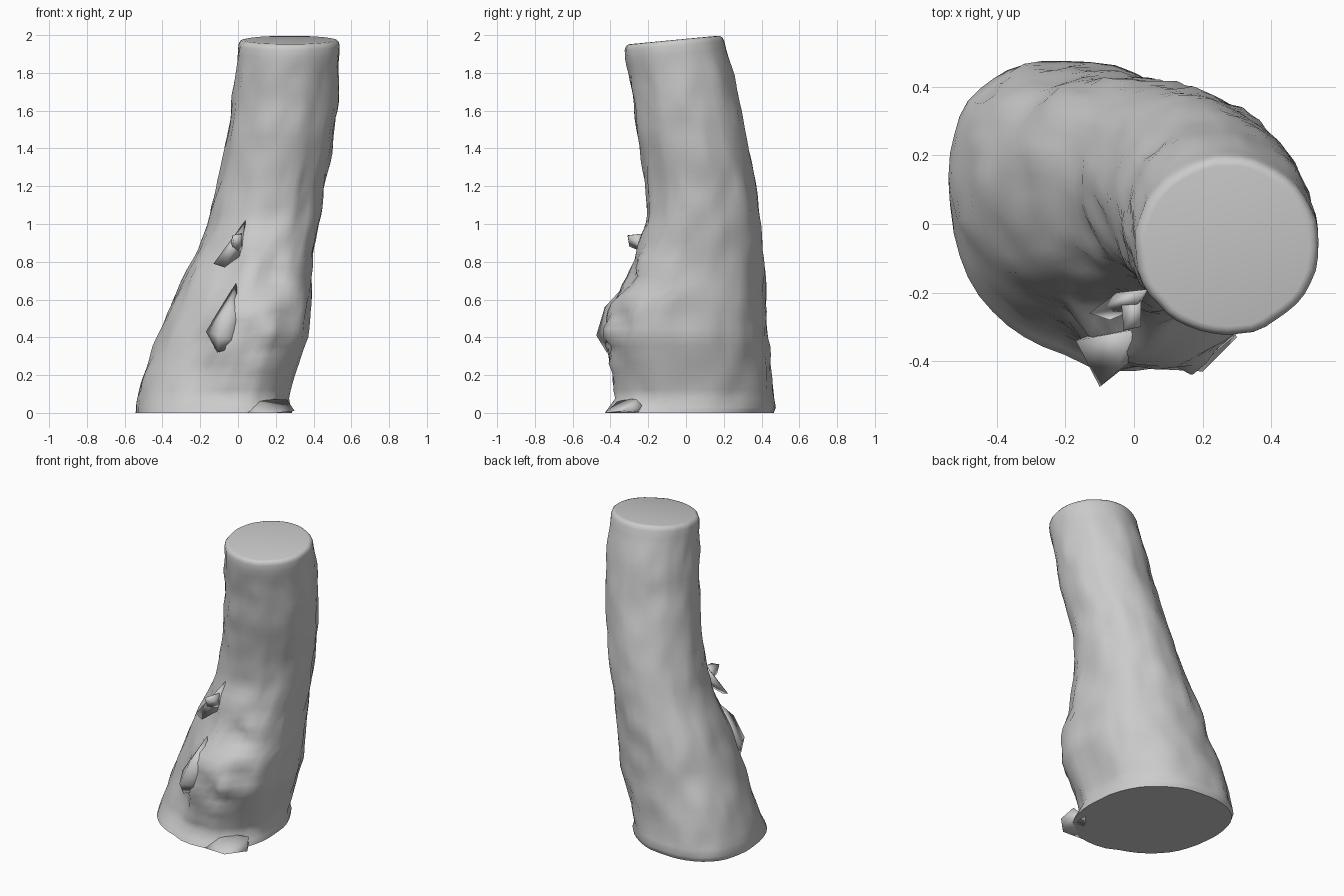
import bpy, bmesh, math
from mathutils import Vector, noise

if "Cube" in bpy.data.objects:
    bpy.data.objects.remove(bpy.data.objects["Cube"])

# Trunk profile: z, x min, x max, y min, y max (without the burl)
PROFILE = [
    (0.00, -0.54, 0.285, -0.40, 0.465), (0.03, -0.54, 0.28, -0.38, 0.478),
    (0.08, -0.53, 0.265, -0.34, 0.47), (0.20, -0.50, 0.30, -0.31, 0.455),
    (0.40, -0.42, 0.37, -0.30, 0.435), (0.58, -0.35, 0.385, -0.28, 0.425),
    (0.70, -0.30, 0.385, -0.25, 0.42),
    (0.85, -0.215, 0.40, -0.225, 0.41), (1.00, -0.16, 0.43, -0.205, 0.395),
    (1.20, -0.11, 0.46, -0.215, 0.37), (1.40, -0.07, 0.50, -0.245, 0.33),
    (1.60, -0.035, 0.525, -0.275, 0.29), (1.80, -0.015, 0.53, -0.30, 0.25),
    (1.93, 0.00, 0.54, -0.32, 0.21), (2.00, 0.005, 0.54, -0.325, 0.195),
]
# Burl bulge toward the front: z, depth
BURL = [(0, 0.03), (0.08, 0.03), (0.2, 0.09), (0.4, 0.12), (0.58, 0.12),
        (0.7, 0.055), (0.9, 0.03), (1.05, 0), (2, 0)]
SEGS, RINGS = 44, 42


def sample(table, z):
    for a, b in zip(table, table[1:]):
        if z <= b[0]:
            f = (z - a[0]) / (b[0] - a[0])
            return [p + (q - p) * f for p, q in zip(a[1:], b[1:])]
    return table[-1][1:]


def smooth(a, b, v):
    f = min(1, max(0, (v - a) / (b - a)))
    return f * f * (3 - 2 * f)


def squarer(v, power):
    return math.copysign(abs(v) ** power, v)


def trunk_point(t, z, inset=0.0):
    x0, x1, y0, y1 = sample(PROFILE, z)
    low = 1 - smooth(0.4, 1.4, z)
    power = 1 - 0.13 * low
    c, s = squarer(math.cos(t), power), squarer(math.sin(t - 0.18 * low), power)
    rough = noise.noise(Vector((c * 4, s * 4, z * 5)))
    rough += 0.9 * noise.noise(Vector((c * 7 + 9, s * 7, z * 7)))
    r = 1 + 0.04 * rough * smooth(0, 0.1, z) * (1 - 0.6 * smooth(1.75, 1.95, z)) - inset
    r += 0.012 * noise.noise(Vector((c * 3, s * 3, 5)))
    x = (x0 + x1) / 2 + (x1 - x0) / 2 * r * c
    y = (y0 + y1) / 2 + (y1 - y0) / 2 * r * s
    # lumpy burl with an abrupt left edge
    front = max(0, -s) ** 0.4
    left = -0.17 + 0.15 * smooth(0.45, 0.75, z)
    mask = front * smooth(left, left + 0.06, x)
    lump = noise.noise(Vector((x * 8, 3, z * 7))) + 0.5 * noise.noise(Vector((x * 15, 7, z * 13)))
    y -= mask * (sample(BURL, z)[0] + 0.04 * lump * smooth(0.03, 0.2, z) * smooth(1.05, 0.7, z)
                 if z < 1.05 else 0)
    # slanted saw cut at the top
    cut = smooth(1.55, 2.0, z)
    return Vector((x, y, z + cut * (-0.05 + 0.095 * (y + 0.32))))


def add_object(name, bm, angle):
    bmesh.ops.recalc_face_normals(bm, faces=bm.faces)
    me = bpy.data.meshes.new(name)
    bm.to_mesh(me)
    bm.free()
    ob = bpy.data.objects.new(name, me)
    bpy.context.collection.objects.link(ob)
    bpy.ops.object.select_all(action='DESELECT')
    ob.select_set(True)
    bpy.context.view_layer.objects.active = ob
    bpy.ops.object.shade_smooth_by_angle(angle=math.radians(angle))


# Trunk: stacked rings, a rounded top rim and flat caps
levels = [(0, 0), (0.015, 0)] + [(0.03 + 1.94 * i / RINGS, 0) for i in range(RINGS + 1)]
levels += [(1.985, 0.015), (1.997, 0.05), (2.0, 0.1)]
bm = bmesh.new()
rings = [[bm.verts.new(trunk_point(2 * math.pi * k / SEGS, z, inset)) for k in range(SEGS)]
         for z, inset in levels]
for lo, hi in zip(rings, rings[1:]):
    for k in range(SEGS):
        n = (k + 1) % SEGS
        bm.faces.new((lo[k], lo[n], hi[n], hi[k]))
bm.faces.new(rings[0][::-1])
bm.faces.new(rings[-1])
add_object("trunk", bm, 60)


def shard(name, points):
    bm = bmesh.new()
    for p in points:
        bm.verts.new(p)
    bmesh.ops.convex_hull(bm, input=bm.verts)
    add_object(name, bm, 120)


# Loose bark pieces around the burl and the foot
shard("upper_bark_flake", [(-0.13, -0.26, 0.79), (-0.07, -0.28, 0.77), (0.0, -0.25, 0.92),
                           (0.04, -0.19, 1.02), (0.05, -0.20, 0.86), (-0.05, -0.20, 0.88)])
shard("upper_bark_knob", [(-0.03, -0.31, 0.94), (0.02, -0.30, 0.94), (-0.02, -0.30, 0.88),
                          (0.02, -0.22, 0.95), (0.02, -0.20, 0.84), (-0.04, -0.20, 0.88)])
shard("burl_edge_flake", [(-0.17, -0.34, 0.43), (-0.10, -0.475, 0.41), (-0.05, -0.43, 0.56),
                          (-0.01, -0.31, 0.69), (0.02, -0.38, 0.50), (0.04, -0.36, 0.36),
                          (-0.11, -0.42, 0.32), (-0.08, -0.30, 0.38)])
shard("foot_chip", [(0.30, -0.33, 0.01), (0.20, -0.43, 0), (0.0, -0.42, 0),
                    (0.22, -0.2, 0), (0.26, -0.26, 0.07), (0.08, -0.34, 0.08)])
